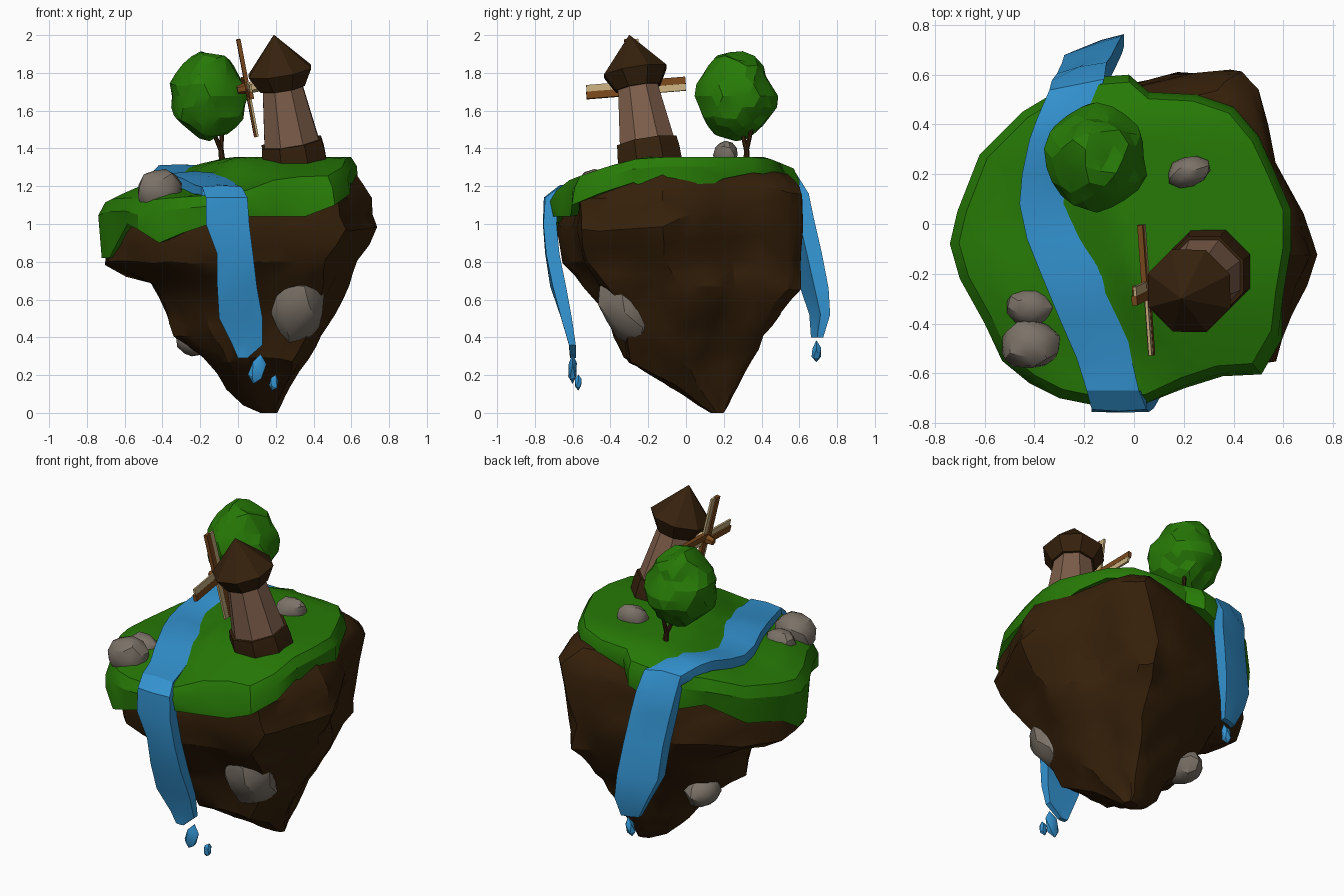
import bpy, bmesh, math, random
from mathutils import Vector, Euler, noise

random.seed(4)
if "Cube" in bpy.data.objects:
    bpy.data.objects.remove(bpy.data.objects["Cube"])


def material(name, rgb):
    m = bpy.data.materials.new(name)
    m.use_nodes = True
    m.diffuse_color = (*rgb, 1)
    m.node_tree.nodes["Principled BSDF"].inputs["Base Color"].default_value = (*rgb, 1)
    return m


GRASS = material("grass_green", (0.02, 0.195, 0.002))
DIRT = material("dirt_brown", (0.036, 0.0145, 0.003))
WATER = material("water_blue", (0.033, 0.29, 0.63))
STONE = material("stone_grey", (0.2, 0.17, 0.138))
WALL = material("wall_brown", (0.21, 0.113, 0.07))
TIMBER = material("dark_timber", (0.037, 0.0155, 0.004))
BEAM = material("beam_brown", (0.19, 0.065, 0.012))
SAIL = material("sail_beige", (0.55, 0.41, 0.2))


def finish(name, bm, mat, angle=30):
    bmesh.ops.recalc_face_normals(bm, faces=bm.faces)
    me = bpy.data.meshes.new(name)
    bm.to_mesh(me)
    bm.free()
    me.materials.append(mat)
    me.shade_smooth()
    me.set_sharp_from_angle(angle=math.radians(angle))
    ob = bpy.data.objects.new(name, me)
    bpy.context.collection.objects.link(ob)
    return ob


def loft(name, rings, mat, angle=30, facet=False, rough=0):
    """Skin a list of equal point rings and cap both ends."""
    bm = bmesh.new()
    vs = [[bm.verts.new(p) for p in r] for r in rings]
    n = len(vs[0])
    for a, b in zip(vs, vs[1:]):
        for i in range(n):
            j = (i + 1) % n
            bm.faces.new((a[i], a[j], b[j], b[i]))
    bm.faces.new(vs[0])
    bm.faces.new(vs[-1])
    if facet:
        bmesh.ops.triangulate(bm, faces=bm.faces)
    if rough:
        bmesh.ops.subdivide_edges(bm, edges=bm.edges, cuts=1)
        for v in bm.verts:
            v.co += noise.noise_vector(v.co * 7) * rough * min(1, v.co.z * 5)
        bmesh.ops.triangulate(bm, faces=bm.faces)
    return finish(name, bm, mat, angle)


def blob(name, loc, size, mat, rot=(0, 0, 0), sub=2, amp=0.15, seed=0, angle=30):
    """Lumpy ball."""
    bm = bmesh.new()
    bmesh.ops.create_icosphere(bm, subdivisions=sub, radius=1)
    e = Euler(rot).to_matrix()
    for v in bm.verts:
        k = 1 + amp * noise.noise(v.co * 1.6 + Vector((seed * 7.3, 1.1, 2.7)))
        k += random.uniform(-amp, amp) * 0.25
        v.co = Vector(loc) + e @ Vector([c * k * s for c, s in zip(v.co, size)])
    return finish(name, bm, mat, angle)


def clamp(t):
    return min(1, max(0, t))


def ground(x, y):
    """Height of the sloping meadow, with a shallow stream bed."""
    left = max(0, -x / 0.74) ** 1.5
    front = max(0, (-y - 0.2) / 0.54) ** 1.3
    bed = math.exp(-((x + 0.316 + 0.367 * min(y, 0.1)) / 0.2) ** 4)
    bed *= clamp((0.3 - y) / 0.45) * clamp((y + 0.82) / 0.3)
    return 1.355 - 0.26 * left - 0.17 * front - 0.4 * max(0, y - 0.42) - 0.07 * bed


# Meadow: outline points with the height of the hanging turf edge
rim = [(0.63, 0.06, 1.17), (0.57, 0.2, 1.24), (0.5, 0.35, 1.27), (0.4, 0.47, 1.26),
       (0.25, 0.52, 1.22), (0.06, 0.53, 1.2), (-0.02, 0.6, 1.15), (-0.15, 0.59, 1.1),
       (-0.3, 0.54, 1.05), (-0.45, 0.45, 1.08), (-0.62, 0.28, 0.95), (-0.71, 0.05, 0.9),
       (-0.74, -0.08, 0.82), (-0.7, -0.22, 0.82), (-0.6, -0.4, 1.0), (-0.53, -0.55, 0.97),
       (-0.42, -0.64, 0.9), (-0.3, -0.7, 0.95), (-0.15, -0.73, 1.0), (-0.05, -0.73, 1.0),
       (0.05, -0.72, 1.04), (0.2, -0.65, 1.04), (0.35, -0.6, 1.04), (0.5, -0.59, 1.1),
       (0.58, -0.45, 1.16), (0.6, -0.28, 1.22), (0.63, -0.1, 1.14)]
rings = []
for s in (0.03, 0.15, 0.27, 0.4, 0.52, 0.64, 0.76, 0.87, 0.95):
    rings.append([(x * s, y * s, ground(x * s, y * s)) for x, y, _ in rim])
rings.append([(x, y, ground(x, y) - 0.05) for x, y, _ in rim])
rings.append([(x * s, y * s, zb) for x, y, zb in rim
              for s in [random.uniform(0.99, 1.03) if x > 0.1 else random.uniform(0.97, 1.0)]])
rings.append([(x * 0.82, y * 0.82, zb + 0.02) for x, y, zb in rim])
loft("grass_top", rings, GRASS, facet=True)

# Hanging earth: one outline fitted to the extents of each level
outline = [(0.74, -0.13), (0.68, 0.05), (0.57, 0.25), (0.51, 0.54), (0.43, 0.62), (0.25, 0.6),
           (0.0, 0.56), (-0.28, 0.47), (-0.58, 0.27), (-0.7, 0.03), (-0.68, -0.2), (-0.54, -0.42),
           (-0.35, -0.62), (-0.1, -0.7), (0.15, -0.62), (0.4, -0.58), (0.56, -0.57), (0.64, -0.37)]
levels = [(1.28, -0.6, 0.6, -0.6, 0.52), (1.14, -0.66, 0.7, -0.68, 0.61),
          (0.97, -0.7, 0.74, -0.69, 0.62), (0.8, -0.69, 0.63, -0.66, 0.62),
          (0.67, -0.46, 0.59, -0.53, 0.6), (0.53, -0.38, 0.52, -0.42, 0.49),
          (0.4, -0.33, 0.45, -0.39, 0.39), (0.28, -0.19, 0.37, -0.35, 0.34),
          (0.13, -0.05, 0.28, -0.1, 0.28), (0.04, 0.03, 0.23, 0.06, 0.23),
          (0.0, 0.12, 0.21, 0.13, 0.2)]
rings = []
for i, (z, x0, x1, y0, y1) in enumerate(levels):
    ring = []
    for x, y in outline:
        px = x0 + (x + 0.7) / 1.44 * (x1 - x0)
        py = y0 + (y + 0.7) / 1.32 * (y1 - y0)
        d = noise.noise_vector(Vector((px, py, z)) * 4) * (0.025 if 2 < i < 9 else 0.01)
        pz = z + (d.z if 0 < i < 9 else 0)
        if i < 3:   # the back corner rises almost to the turf
            pz += 3 * d.z + 0.4 * max(0, px + py - 0.55)
            pz = min(pz, ground(px, py) - 0.06 - (0.03 if px > 0.3 else 0.06) * i)
        ring.append((px + d.x, py + d.y, pz))
    rings.append(ring)
loft("earth_cone", rings, DIRT, 28, facet=True, rough=0.022)

# Stream with a waterfall at each end: (left x, right x, y, z)
back_fall = [(-0.16, -0.06, 0.72, 0.4), (-0.22, -0.04, 0.75, 0.52), (-0.28, -0.05, 0.745, 0.66),
             (-0.29, -0.07, 0.715, 0.85), (-0.31, -0.09, 0.68, 1.03), (-0.33, -0.11, 0.66, 1.16)]
stream = [(-0.34, -0.12, 0.59), (-0.39, -0.17, 0.46), (-0.42, -0.21, 0.34), (-0.45, -0.27, 0.2),
          (-0.46, -0.27, 0.08), (-0.43, -0.19, -0.06), (-0.37, -0.09, -0.21),
          (-0.3, -0.04, -0.38), (-0.23, -0.01, -0.54), (-0.19, 0.02, -0.67)]
front_fall = [(-0.17, 0.05, -0.745, 1.14), (-0.17, 0.06, -0.755, 1.0), (-0.11, 0.08, -0.74, 0.84),
              (-0.11, 0.1, -0.705, 0.67), (-0.1, 0.13, -0.66, 0.5), (-0.03, 0.13, -0.62, 0.36),
              (0.0, 0.05, -0.61, 0.29)]
# Each station: points, thickness direction, sideways twist
stations = [(s, Vector((0, -0.08 * clamp(s[3] * 2 - 0.4), 0)), 0.33) for s in back_fall]
stations += [((a, b, y, ground((a + b) / 2, y) + 0.028), Vector((0, 0, -0.06)),
              0.2 * clamp(y * 10 - 4)) for a, b, y in stream]
stations += [(s, Vector((0, 0.07 * clamp(s[3] * 2 - 0.2), 0)), 0) for s in front_fall]
rings = []
for (a, b, y, z), into, twist in stations:
    pts = [Vector((x, y + twist * (x + 0.08), z)) for x in (a, (a + b) / 2, b)]
    pts[1] -= into * random.uniform(0.0, 0.25)
    rings.append(pts + [p + into for p in reversed(pts)])
loft("stream", rings, WATER, facet=True)
drops = [((0.1, -0.6, 0.23), (0.045, 0.025, 0.085)), ((0.19, -0.57, 0.16), (0.028, 0.02, 0.045)),
         ((-0.1, 0.69, 0.32), (0.03, 0.028, 0.055))]
for i, (loc, size) in enumerate(drops):
    blob(f"water_drop_{i + 1}", loc, size, WATER, (0, 0.25, 0), 1, 0.25, i)

# Boulders
rocks = [((-0.415, -0.485, 1.18), (0.122, 0.105, 0.115), (0, -0.3, 0)),
         ((-0.42, -0.335, 1.17), (0.095, 0.078, 0.08), (0, 0, 0)),
         ((0.22, 0.21, 1.365), (0.09, 0.065, 0.08), (0, 0, 0.3)),
         ((0.305, -0.31, 0.55), (0.15, 0.135, 0.21), (0.55, 0, 0.15)),
         ((-0.235, 0.165, 0.385), (0.095, 0.125, 0.09), (0, 0.6, 0))]
for i, (loc, size, rot) in enumerate(rocks):
    blob(f"boulder_{i + 1}", loc, size, STONE, rot, 2, 0.14, i + 3)


def tube(name, path, mat, sides):
    """Round bar through (point, radius) pairs, rings square to its axis."""
    q = (Vector(path[-1][0]) - Vector(path[0][0])).to_track_quat('Z', 'Y')
    turn = [math.tau * (k + 0.5) / sides for k in range(sides)]
    return loft(name, [[Vector(p) + q @ Vector((r * math.cos(t), r * math.sin(t), 0))
                        for t in turn] for p, r in path], mat)


# Tree with a forked trunk
fork = (-0.09, 0.32, 1.39)
tube("tree_trunk", [((-0.08, 0.32, 1.3), 0.018), (fork, 0.015)], TIMBER, 7)
tube("tree_branch_1", [(fork, 0.013), ((-0.16, 0.28, 1.56), 0.01)], TIMBER, 7)
tube("tree_branch_2", [(fork, 0.013), ((-0.08, 0.36, 1.56), 0.01)], TIMBER, 7)
blob("tree_crown", (-0.15, 0.265, 1.677), (0.2, 0.212, 0.22), GRASS, (0, 0, 0), 3, 0.16, 9, 16)

# Leaning mill tower
foot, tip = Vector((0.3, -0.19, 1.33)), Vector((0.19, -0.3, 2.0))
axis = (tip - foot).normalized()
height = (tip - foot).length


def tower(name, profile, mat):
    return tube(name, [(foot + axis * d, r) for d, r in profile], mat, 8)


tower("mill_plinth", [(-0.05, 0.182), (0.05, 0.18), (0.105, 0.172)], TIMBER)
tower("mill_wall", [(0.08, 0.16), (0.42, 0.112)], WALL)
tower("mill_roof", [(0.4, 0.128), (0.49, 0.181), (height, 0.002)], TIMBER)

# Sails: four arms, each a beam with a panel along one side
hub = Vector((0.05, -0.265, 1.72))
v = Vector((-0.07, 0.99, 0.08)).normalized()
u = Vector((-0.19, 0, 0.98))
u = (u - v * u.dot(v)).normalized()
n = u.cross(v)


def bar(name, along, side, a, b, s0, s1, t0, t1, mat):
    corners = [(s0, t0), (s1, t0), (s1, t1), (s0, t1)]
    return loft(name, [[hub + along * d + side * s + n * t for s, t in corners]
                       for d in (a, b)], mat)


for i, (along, side) in enumerate([(u, v), (v, -u), (-u, -v), (-v, u)]):
    bar(f"sail_beam_{i + 1}", along, side, 0.0, 0.265, -0.038, 0.0, -0.01, 0.012, BEAM)
    bar(f"sail_panel_{i + 1}", along, side, 0.03, 0.262, 0.0, 0.036, -0.009, 0.003, SAIL)
tube("sail_axle", [(hub - n * 0.14, 0.03), (hub + n * 0.01, 0.03)], SAIL, 6)
tube("axle_cap", [(hub + n * 0.01, 0.03), (hub + n * 0.055, 0.022)], BEAM, 6)
